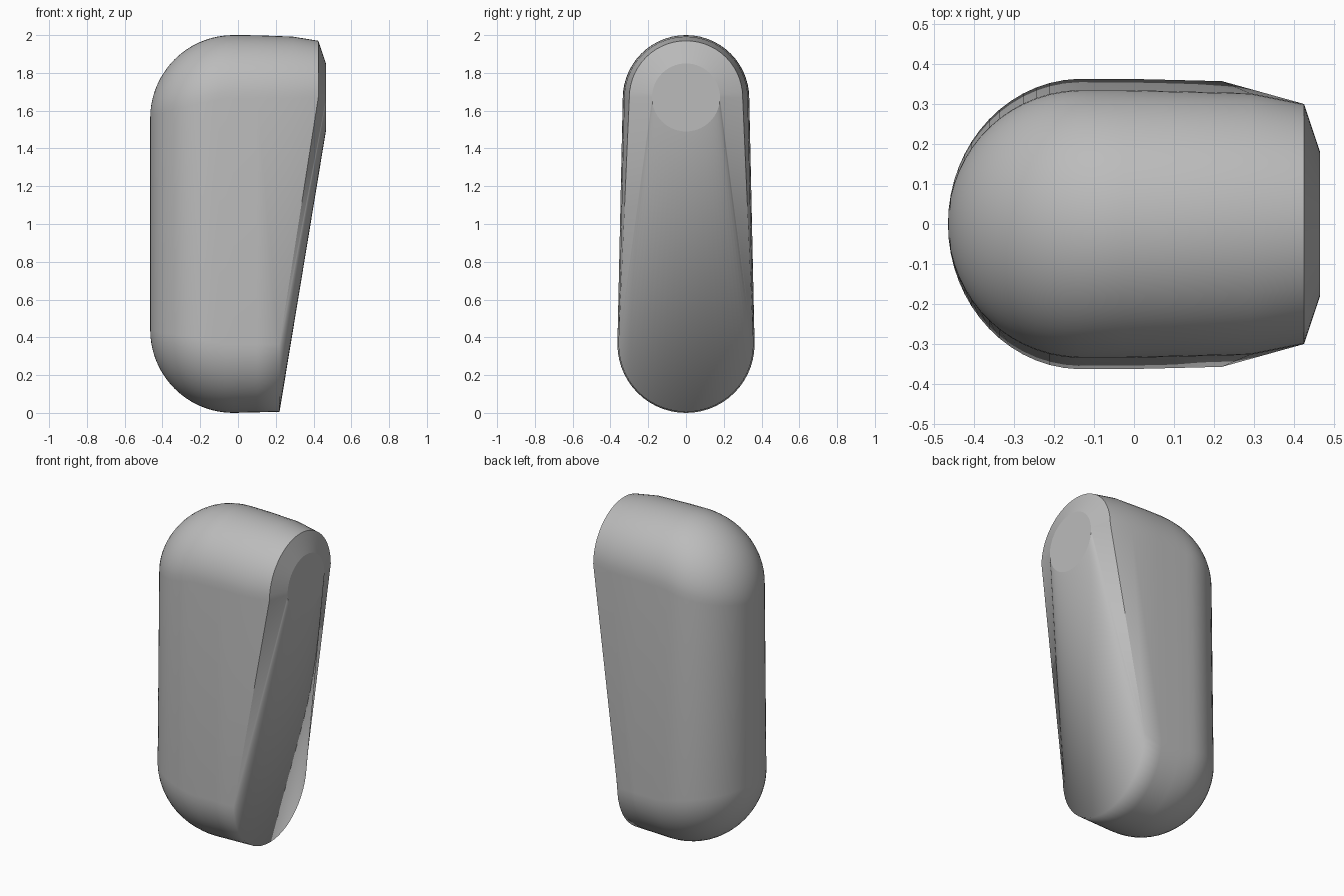
import bpy, bmesh
from math import sin, cos, pi, sqrt

cube = bpy.data.objects.get("Cube")
if cube:
    bpy.data.objects.remove(cube, do_unlink=True)

ARC = 28      # segments in each rounded end
ROUND = 18    # rings along the rounded back


def stadium(xb, zb, rb, xt, zt, rt):
    """Closed outline: lower arc at xb and upper arc at xt."""
    steps = [i * pi / ARC for i in range(ARC + 1)]
    lower = [(xb, -rb * cos(a), zb - rb * sin(a)) for a in steps]
    upper = [(xt, rt * cos(a), zt + rt * sin(a)) for a in steps]
    return lower + upper


# Rounded back, swelling from a vertical line to the full section
sections = []
for i in range(ROUND + 1):
    a = i * pi / 2 / ROUND
    x = -0.025 - 0.44 * cos(a)
    bulge = sqrt(max(0, 1 - (min(x + 0.13, 0) / 0.335) ** 2))
    rb, rt = 0.363 * bulge, 0.335 * bulge
    rise = 0.44 * sin(a)
    sections.append((x, 0.44 - rise + rb, rb, x, 1.56 + rise - rt, rt))

# Straight middle, slanted rim and small end disc
sections += [
    (0.10, 0.363, 0.36, 0.10, 1.667, 0.332),
    (0.22, 0.363, 0.357, 0.29, 1.665, 0.327),
    (0.22, 0.363, 0.357, 0.425, 1.67, 0.30),
    (0.465, 1.67, 0.18, 0.465, 1.67, 0.18),
]

bm = bmesh.new()
rings = [[bm.verts.new(p) for p in stadium(*s)] for s in sections]
for near, far in zip(rings, rings[1:]):
    for i in range(len(near)):
        j = (i + 1) % len(near)
        bm.faces.new((near[i], near[j], far[j], far[i]))
bm.faces.new(rings[-1])
for face in bm.faces:
    face.smooth = True

# Crisp edges around the rim and the end disc
for ring in rings[-2:]:
    for i, v in enumerate(ring):
        edge = bm.edges.get((v, ring[(i + 1) % len(ring)]))
        if edge:
            edge.smooth = False

bmesh.ops.remove_doubles(bm, verts=bm.verts, dist=0.0005)
bmesh.ops.recalc_face_normals(bm, faces=bm.faces)
mesh = bpy.data.meshes.new("rounded_body")
bm.to_mesh(mesh)
bm.free()

grey = bpy.data.materials.new("plain grey")
grey.use_nodes = True
colour = (0.5, 0.5, 0.5, 1)
grey.diffuse_color = colour
grey.node_tree.nodes["Principled BSDF"].inputs["Base Color"].default_value = colour
mesh.materials.append(grey)
body = bpy.data.objects.new("rounded_body", mesh)
bpy.context.collection.objects.link(body)
